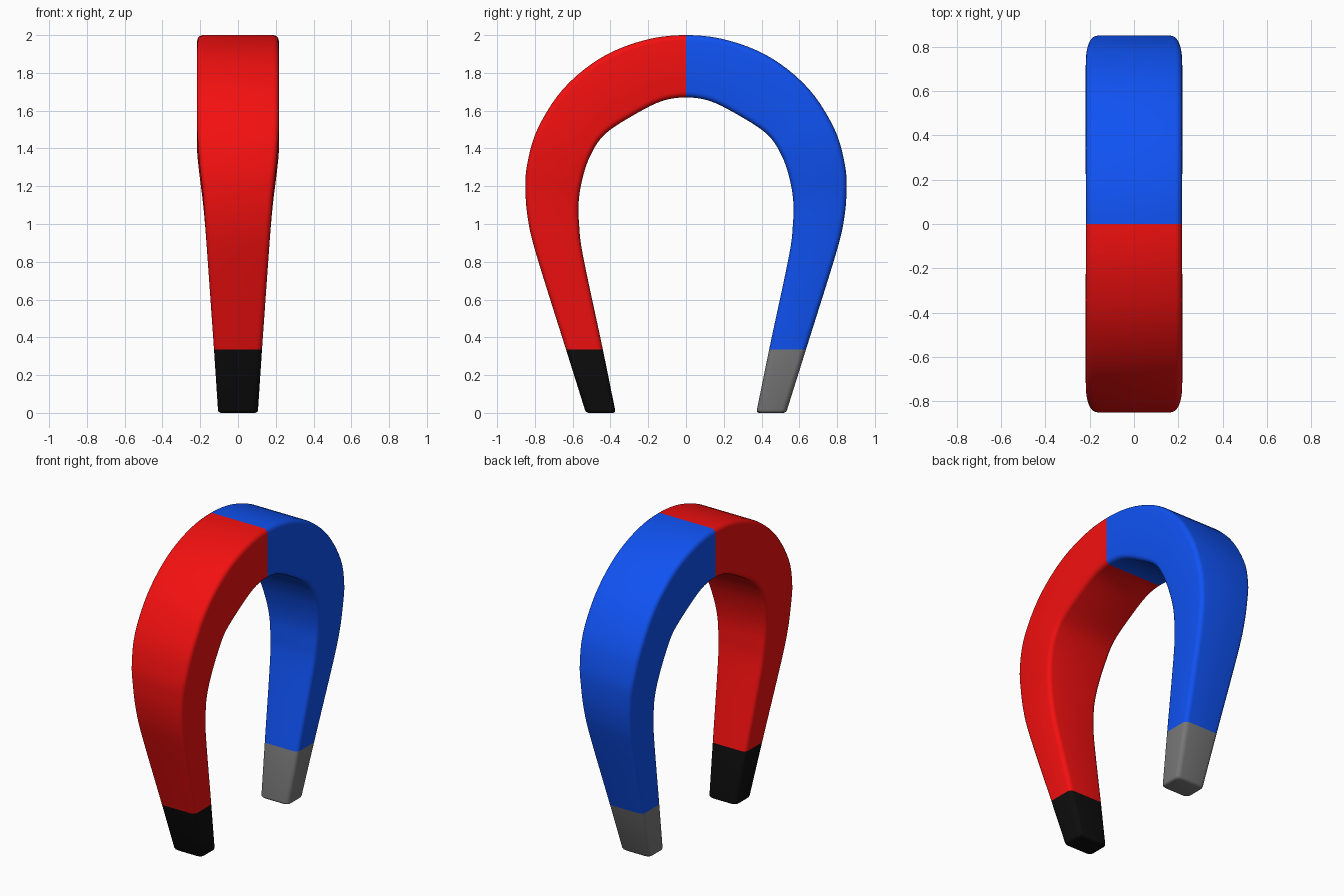
import bpy, bmesh, math
from mathutils import Vector

if "Cube" in bpy.data.objects:
    bpy.data.objects.remove(bpy.data.objects["Cube"])

# Half profile: outer y, outer z, inner y, inner z, half width
STATIONS = [Vector(s) for s in (
    (0.00, 2.00, 0.00, 1.67, 0.216),
    (0.22, 1.973, 0.13, 1.65, 0.217),
    (0.45, 1.88, 0.28, 1.575, 0.218),
    (0.65, 1.715, 0.43, 1.475, 0.218),
    (0.785, 1.505, 0.505, 1.365, 0.216),
    (0.84, 1.32, 0.547, 1.245, 0.203),
    (0.85, 1.18, 0.568, 1.12, 0.187),
    (0.836, 1.02, 0.566, 1.00, 0.175),
    (0.79, 0.83, 0.545, 0.83, 0.162),
    (0.635, 0.335, 0.44, 0.335, 0.127),
    (0.53, 0.00, 0.372, 0.00, 0.105))]
SUB, RADIUS, EDGE = 5, 0.03, 0.015


def spline(a, b, c, d, t):
    return 0.5 * (2 * b + (c - a) * t + (2 * a - 5 * b + 4 * c - d) * t * t
                  + (3 * b - a - 3 * c + d) * t ** 3)


def smooth_stations():
    """Dense stations from the crown down to the joint with the tip."""
    s = STATIONS[1]
    mirrored = Vector((-s[0], s[1], -s[2], s[3], s[4]))
    pts = [mirrored] + STATIONS
    out = [spline(*pts[i:i + 4], k / SUB)
           for i in range(len(pts) - 3) for k in range(SUB)]
    return out + [STATIONS[-2]]


def ring(bm, s, side, inset=0.0):
    """Rounded rectangle spanning from the inner to the outer profile."""
    outer, inner = Vector((0, s[0] * side, s[1])), Vector((0, s[2] * side, s[3]))
    mid, axis = (outer + inner) / 2, (outer - inner).normalized()
    w = s[4] - inset - RADIUS
    h = (outer - inner).length / 2 - inset - RADIUS
    verts = []
    for q, (sx, so) in enumerate(((1, 1), (-1, 1), (-1, -1), (1, -1))):
        for k in range(5):
            a = math.pi / 2 * (q + k / 4)
            p = mid + axis * (so * h + RADIUS * math.sin(a))
            p.x = sx * w + RADIUS * math.cos(a)
            verts.append(bm.verts.new(p))
    return verts


def sweep(name, sections, side, color, cap=False):
    bm = bmesh.new()
    rings = [ring(bm, s, side, inset) for s, inset in sections]
    for a, b in zip(rings, rings[1:]):
        for i in range(len(a)):
            j = (i + 1) % len(a)
            quad = [a[i], b[i], b[j], a[j]]
            bm.faces.new(quad if side > 0 else quad[::-1])
    if cap:
        bm.faces.new(rings[-1][::-1] if side > 0 else rings[-1])
    mesh = bpy.data.meshes.new(name)
    bm.to_mesh(mesh)
    bm.free()
    obj = bpy.data.objects.new(name, mesh)
    bpy.context.collection.objects.link(obj)
    mat = bpy.data.materials.new(name + "_paint")
    mat.diffuse_color = (*color, 1)
    mat.use_nodes = True
    mat.node_tree.nodes["Principled BSDF"].inputs["Base Color"].default_value = mat.diffuse_color
    mesh.materials.append(mat)
    bpy.ops.object.select_all(action='DESELECT')
    obj.select_set(True)
    bpy.context.view_layer.objects.active = obj
    bpy.ops.object.shade_smooth_by_angle(angle=math.radians(35))


# Arm sections, then tip sections ending in a softly rounded foot
arm = [(s, 0.0) for s in smooth_stations()]
top, foot = STATIONS[-2], STATIONS[-1]
tip = [(top, 0.0)]
for k in range(4):
    a = math.pi / 2 * k / 3
    z = EDGE * (1 - math.sin(a))
    tip.append((foot.lerp(top, z / top[1]), EDGE * (1 - math.cos(a))))

# Two painted arms meeting at the crown, each with its pole tip
sweep("red_arm", arm, -1, (0.9, 0.005, 0.005))
sweep("blue_arm", arm, 1, (0.005, 0.085, 0.9))
sweep("black_tip", tip, -1, (0.004, 0.004, 0.004), cap=True)
sweep("grey_tip", tip, 1, (0.19, 0.19, 0.19), cap=True)
